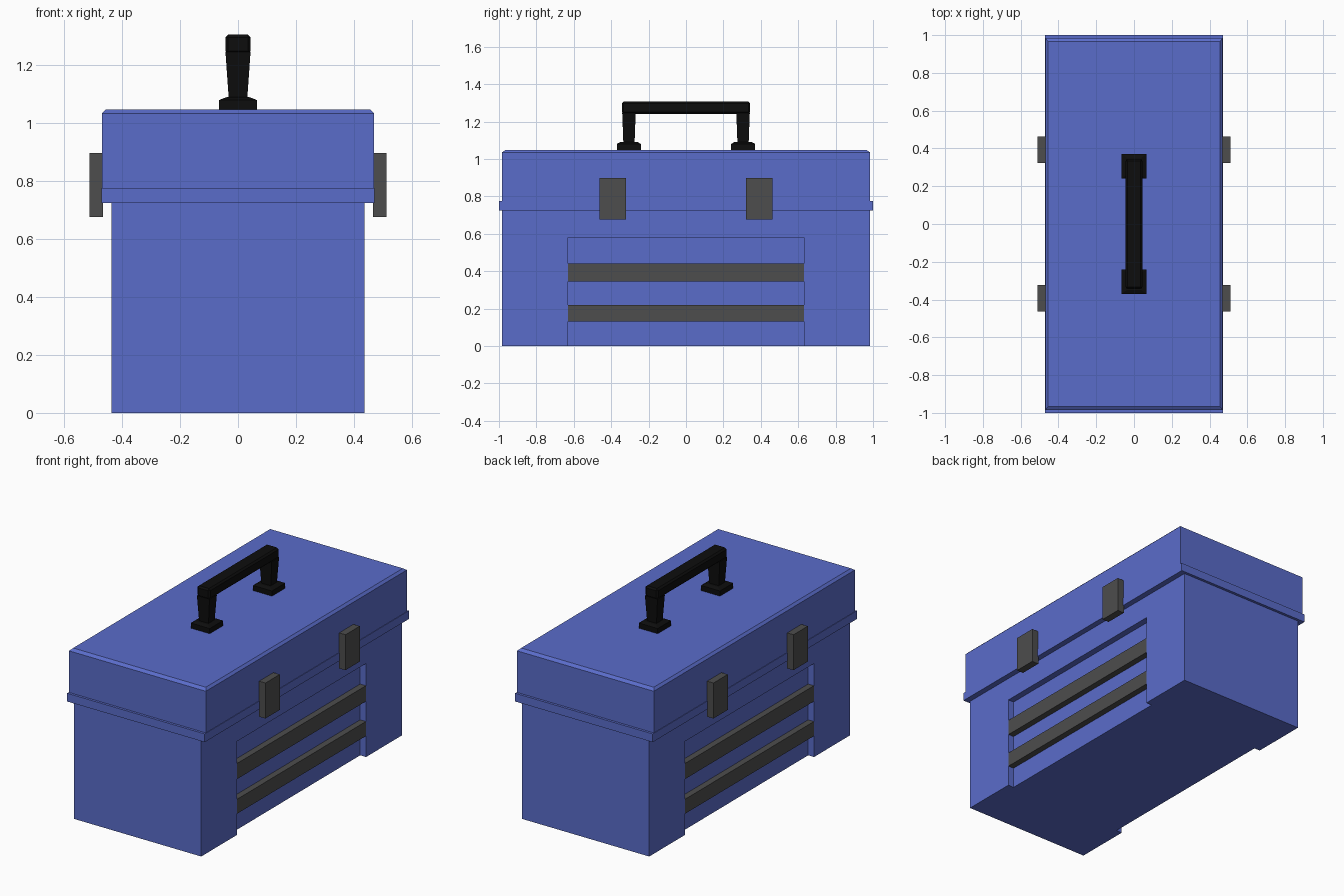
import bpy
import bmesh
from mathutils import Vector

if "Cube" in bpy.data.objects:
    bpy.data.objects.remove(bpy.data.objects["Cube"])


def material(name, color):
    mat = bpy.data.materials.new(name)
    mat.use_nodes = True
    mat.diffuse_color = (*color, 1)
    mat.node_tree.nodes["Principled BSDF"].inputs["Base Color"].default_value = (*color, 1)
    return mat


BLUE = material("box_blue", (0.102, 0.15, 0.591))
GREY = material("trim_grey", (0.074, 0.074, 0.074))
BLACK = material("handle_black", (0.004, 0.004, 0.004))


def block(name, lo, hi, mat, top=(1, 1), bevel=0):
    """Box between two corners; top scales the upper face, bevel chamfers the edges."""
    lo, hi = Vector(lo), Vector(hi)
    mid, size = (lo + hi) / 2, hi - lo
    bm = bmesh.new()
    bmesh.ops.create_cube(bm, size=1)
    for v in bm.verts:
        sx, sy = top if v.co.z > 0 else (1, 1)
        v.co = mid + Vector((v.co.x * size.x * sx, v.co.y * size.y * sy, v.co.z * size.z))
    if bevel:
        bmesh.ops.bevel(bm, geom=bm.edges[:], offset=bevel, segments=1, affect='EDGES')
    mesh = bpy.data.meshes.new(name)
    bm.to_mesh(mesh)
    bm.free()
    mesh.materials.append(mat)
    obj = bpy.data.objects.new(name, mesh)
    bpy.context.collection.objects.link(obj)
    return obj


def cut(obj, cutter):
    mod = obj.modifiers.new("recess", 'BOOLEAN')
    mod.operation = 'DIFFERENCE'
    mod.solver = 'EXACT'
    mod.object = cutter
    bpy.context.view_layer.objects.active = obj
    bpy.ops.object.modifier_apply(modifier=mod.name)
    bpy.data.objects.remove(cutter)


def span(a, b):
    return min(a, b), max(a, b)


# Body with a shallow recess and two trim bars on each long side
W, R, D = 0.436, 0.632, 0.04
body = block("body", (-W, -0.983, 0), (W, 0.983, 0.74), BLUE)
for side, s in (("left", 1), ("right", -1)):
    x0, x1 = span(s * (W - D), s * (W + D))
    cut(body, block("recess_cutter", (x0, -R, -0.1), (x1, R, 0.58), BLUE))
    x0, x1 = span(s * (W - D - 0.005), s * (W - 0.001))
    for level, z0, z1 in (("lower", 0.13, 0.22), ("upper", 0.345, 0.442)):
        block(f"{side}_{level}_trim_bar", (x0, -R, z0), (x1, R, z1), GREY)

    # Latches over the lid seam
    x0, x1 = span(s * 0.466, s * 0.512)
    for end, t in (("front", -1), ("back", 1)):
        y0, y1 = span(t * 0.322, t * 0.462)
        block(f"{side}_{end}_latch", (x0, y0, 0.677), (x1, y1, 0.897), GREY)

# Rim and lid with a chamfered top edge
block("rim", (-0.472, -1, 0.725), (0.472, 1, 0.776), BLUE)
block("lid", (-0.469, -0.985, 0.77), (0.469, 0.985, 1.034), BLUE)
block("lid_top", (-0.469, -0.985, 1.034), (0.469, 0.985, 1.048), BLUE, top=(0.97, 0.98))

# Handle: feet, posts that widen upward, and the grip
for end, t in (("front", -1), ("back", 1)):
    y0, y1 = span(t * 0.24, t * 0.37)
    block(f"{end}_handle_foot", (-0.065, y0, 1.04), (0.065, y1, 1.08), BLACK)
    block(f"{end}_handle_foot_cap", (-0.065, y0, 1.08), (0.065, y1, 1.09), BLACK, top=(0.6, 0.7))
    y0, y1 = span(t * 0.275, t * 0.335)
    block(f"{end}_handle_post", (-0.032, y0, 1.085), (0.032, y1, 1.245), BLACK, top=(1.35, 1.2))
block("handle_grip", (-0.044, -0.343, 1.24), (0.044, 0.343, 1.306), BLACK, bevel=0.01)
